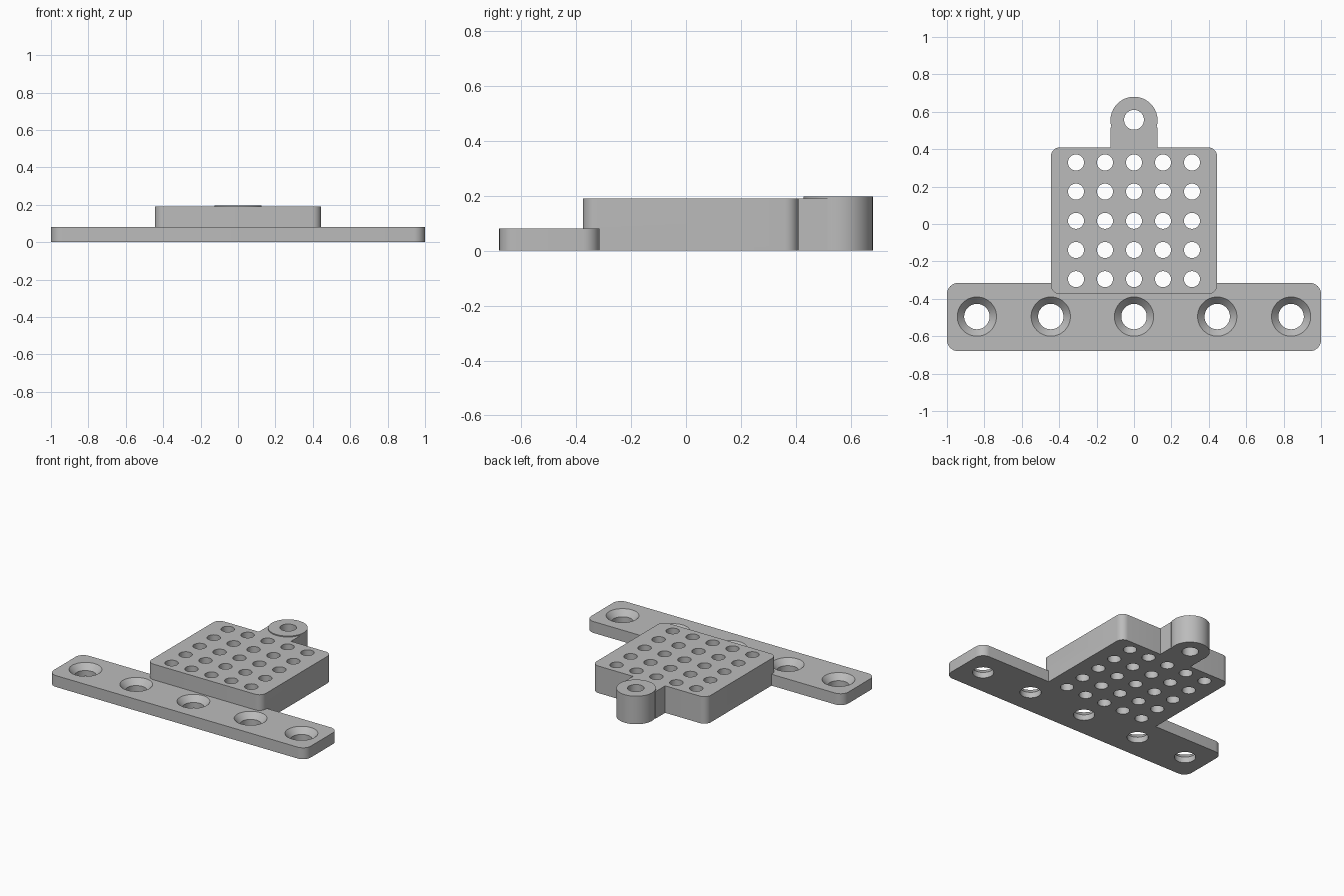
import bpy, bmesh
from math import sin, cos, pi

if "Cube" in bpy.data.objects:
    bpy.data.objects.remove(bpy.data.objects["Cube"], do_unlink=True)

grey = bpy.data.materials.new("plain_grey")
grey.use_nodes = True
COLOR = (0.5, 0.5, 0.5, 1)
grey.diffuse_color = COLOR
grey.node_tree.nodes["Principled BSDF"].inputs["Base Color"].default_value = COLOR


def finish(bm, name):
    bmesh.ops.recalc_face_normals(bm, faces=bm.faces)
    mesh = bpy.data.meshes.new(name)
    bm.to_mesh(mesh)
    bm.free()
    mesh.materials.append(grey)
    obj = bpy.data.objects.new(name, mesh)
    bpy.context.collection.objects.link(obj)
    return obj


def plate(name, x, y0, y1, height, radius=0):
    """Upright slab of half width x, with rounded corners."""
    outline = []
    steps = 8 if radius else 0
    corners = ((x, y1), (-x, y1), (-x, y0), (x, y0))
    for i, (cx, cy) in enumerate(corners):
        px = cx - radius if cx > 0 else cx + radius
        py = cy - radius if cy == y1 else cy + radius
        for s in range(steps + 1):
            a = (i + s / max(steps, 1)) * pi / 2
            outline.append((px + radius * cos(a), py + radius * sin(a)))
    bm = bmesh.new()
    face = bm.faces.new([bm.verts.new((u, v, 0)) for u, v in outline])
    top = bmesh.ops.extrude_face_region(bm, geom=[face])["geom"]
    verts = [g for g in top if isinstance(g, bmesh.types.BMVert)]
    bmesh.ops.translate(bm, verts=verts, vec=(0, 0, height))
    return finish(bm, name)


def add_turned(bm, x, y, profile, sides=48):
    """Closed solid turned about a vertical axis from (radius, z) points."""
    rings = [[bm.verts.new((x + r * cos(2 * pi * i / sides),
                            y + r * sin(2 * pi * i / sides), z))
              for i in range(sides)] for r, z in profile]
    for low, high in zip(rings, rings[1:]):
        for i in range(sides):
            j = (i + 1) % sides
            bm.faces.new((low[i], low[j], high[j], high[i]))
    bm.faces.new(rings[0][::-1])
    bm.faces.new(rings[-1])


def combine(target, other, operation):
    mod = target.modifiers.new(operation.lower(), "BOOLEAN")
    mod.operation = operation
    mod.solver = "EXACT"
    mod.object = other
    bpy.context.view_layer.objects.active = target
    bpy.ops.object.modifier_apply(modifier=mod.name)
    bpy.data.objects.remove(other, do_unlink=True)


# Mounting bar, perforated block, tab and ring boss
bracket = plate("mounting_bracket", 1, -0.68, -0.315, 0.08, 0.06)
block = plate("perforated_block", 0.445, -0.375, 0.41, 0.19, 0.05)
tab = plate("boss_tab", 0.125, 0.3, 0.515, 0.19)
bm = bmesh.new()
add_turned(bm, 0, 0.554, [(0.126, 0), (0.126, 0.197)], 64)
boss = finish(bm, "ring_boss")
for part in (block, tab, boss):
    combine(bracket, part, "UNION")

# All the holes in one cutter
bm = bmesh.new()
for x in (-0.84, -0.445, 0, 0.445, 0.84):
    add_turned(bm, x, -0.495, [(0.068, -0.1), (0.068, 0.04), (0.105, 0.08), (0.105, 0.12)])
for col in range(-2, 3):
    for row in range(-2, 3):
        add_turned(bm, col * 0.155, 0.017 + row * 0.156, [(0.043, -0.1), (0.043, 0.3)], 32)
add_turned(bm, 0, 0.557, [(0.053, -0.1), (0.053, 0.3)])
holes = finish(bm, "hole_cutter")
holes.hide_render = True
combine(bracket, holes, "DIFFERENCE")

# Smooth rounded walls, sharp rims
for o in bpy.context.selected_objects:
    o.select_set(False)
bracket.select_set(True)
bpy.context.view_layer.objects.active = bracket
bpy.ops.object.shade_smooth_by_angle(angle=pi / 6)
